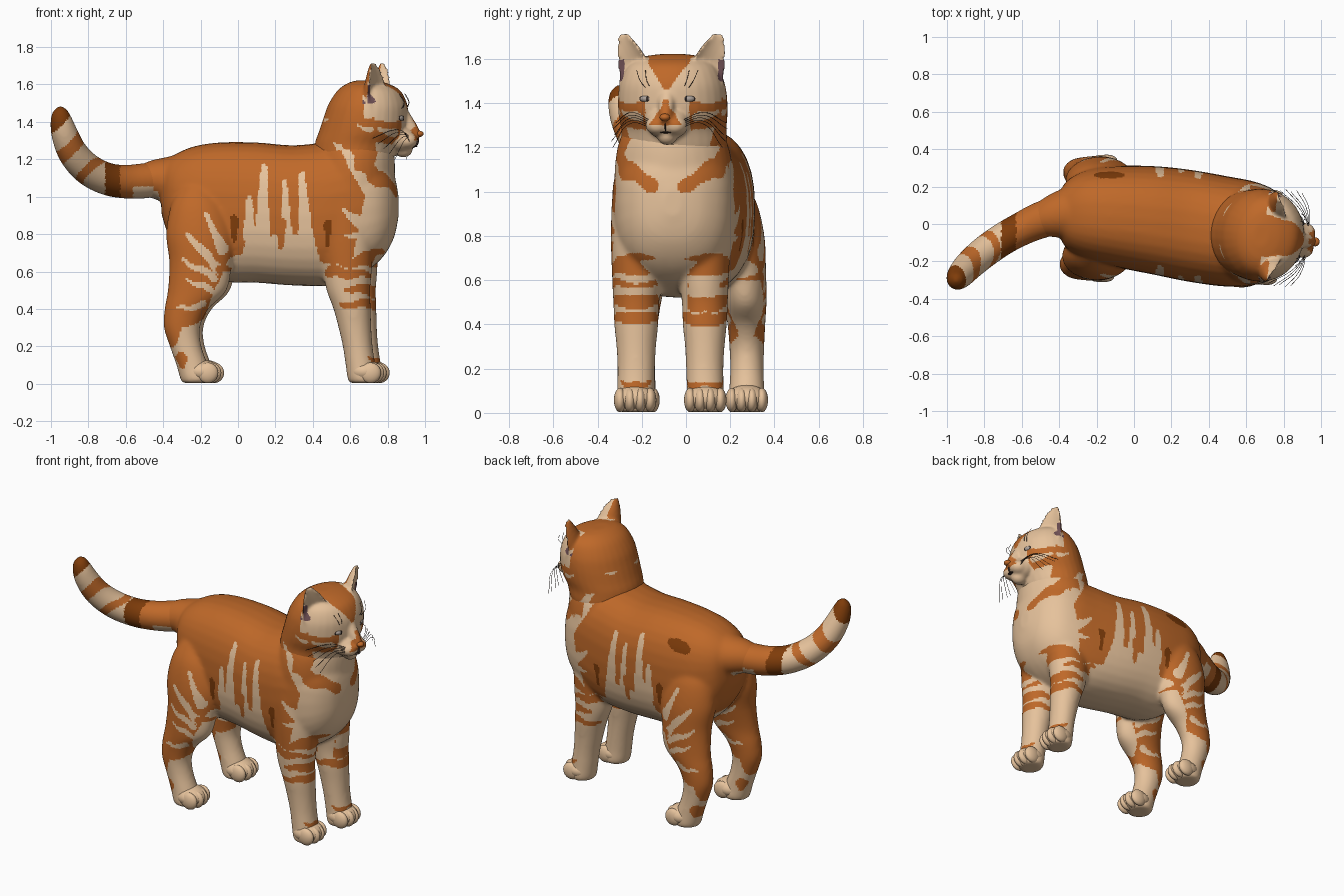
import bpy, bmesh, math
from mathutils import Vector, Matrix

if "Cube" in bpy.data.objects:
    bpy.data.objects.remove(bpy.data.objects["Cube"])


def material(name, rgb):
    m = bpy.data.materials.new(name)
    m.diffuse_color = (*rgb, 1)
    m.use_nodes = True
    m.node_tree.nodes["Principled BSDF"].inputs["Base Color"].default_value = m.diffuse_color
    return m


ORANGE = material("orange fur", (0.52, 0.14, 0.022))
CREAM = material("cream fur", (0.79, 0.54, 0.33))
RUST = material("rust fur", (0.21, 0.045, 0.003))
MAUVE = material("ear mauve", (0.16, 0.08, 0.09))
DARK = material("dark brown", (0.04, 0.025, 0.02))
IRIS = material("grey iris", (0.42, 0.36, 0.32))
FUR = [ORANGE, CREAM, RUST, MAUVE]
HEAD = Matrix.Translation((0.68, -0.06, 0)) @ Matrix.Rotation(math.radians(-7), 4, 'Z')


def spline(rings, steps=5):
    """Catmull-Rom interpolation of ring tuples."""
    out = []
    for i in range(len(rings) - 1):
        p = [rings[max(0, min(len(rings) - 1, i + k))] for k in (-1, 0, 1, 2)]
        for s in range(steps):
            t = s / steps
            out.append([0.5 * (2 * b + (c - a) * t + (2 * a - 5 * b + 4 * c - d) * t * t
                               + (3 * b - a - 3 * c + d) * t ** 3) for a, b, c, d in zip(*p)])
    return out + [list(rings[-1])]


def loft(bm, rings, axis, power=2.0, scoop=False, n=32):
    """Closed skin through rings (x, y, z, ra, rb) across axis X, Z or T (along the path)."""
    rings = spline(rings)
    loops, verts = [], []
    for i, (x, y, z, a, b) in enumerate(rings):
        u, v = Vector((1, 0, 0)), Vector((0, 1, 0))
        if axis == 'X':
            u, v = Vector((0, 1, 0)), Vector((0, 0, 1))
        elif axis == 'T':
            t = Vector(rings[min(i + 1, len(rings) - 1)][:3]) - Vector(rings[max(i - 1, 0)][:3])
            u = t.cross(Vector((0, 0, 1))).normalized()
            v = u.cross(t).normalized()
        loop = []
        for k in range(n):
            c, s = math.cos(2 * math.pi * k / n), math.sin(2 * math.pi * k / n)
            c = math.copysign(abs(c) ** (2 / power), c)
            s = math.copysign(abs(s) ** (2 / power), s)
            if scoop and c > 0:
                c *= -0.35
            loop.append(bm.verts.new(Vector((x, y, z)) + u * max(a, .003) * c + v * max(b, .003) * s))
        loops.append(loop)
        verts += loop
    for l0, l1 in zip(loops, loops[1:]):
        for k in range(n):
            bm.faces.new((l0[k], l0[(k + 1) % n], l1[(k + 1) % n], l1[k]))
    bm.faces.new(loops[0])
    bm.faces.new(loops[-1])
    return verts


def ball(bm, c, r):
    bmesh.ops.create_uvsphere(bm, u_segments=24, v_segments=16, radius=1,
                              matrix=Matrix.Translation(c) @ Matrix.Diagonal((*r, 1)))


def finish(name, bm, mats, matrix=None, rule=None, voxel=0, soften=7):
    """Make an object; optionally fuse its parts and colour faces by a rule."""
    bmesh.ops.recalc_face_normals(bm, faces=bm.faces)
    me = bpy.data.meshes.new(name)
    bm.to_mesh(me)
    bm.free()
    ob = bpy.data.objects.new(name, me)
    bpy.context.collection.objects.link(ob)
    if voxel:
        m = ob.modifiers.new("fuse", 'REMESH')
        m.mode, m.voxel_size = 'VOXEL', voxel
        m = ob.modifiers.new("soften", 'SMOOTH')
        m.factor, m.iterations = 0.5, soften
        dg = bpy.context.evaluated_depsgraph_get()
        new = bpy.data.meshes.new_from_object(ob.evaluated_get(dg))
        ob.modifiers.clear()
        ob.data = new
        bpy.data.meshes.remove(me)
    ob.data.name = name
    ob.data.materials.clear()
    for m in mats:
        ob.data.materials.append(m)
    for f in ob.data.polygons:
        f.use_smooth = True
        if rule:
            f.material_index = rule(f.center, f.normal)
    if matrix:
        ob.matrix_world = matrix
    return ob


def stroke(marks, x, z):
    """True inside any tapering brush mark (x0, z0, x1, z1, width)."""
    for x0, z0, x1, z1, w in marks:
        dx, dz = x1 - x0, z1 - z0
        t = max(0, min(1, ((x - x0) * dx + (z - z0) * dz) / (dx * dx + dz * dz)))
        if math.hypot(x - x0 - t * dx, z - z0 - t * dz) < w * (1 - 0.6 * t):
            return True
    return False


def level(points, x):
    for (x0, z0), (x1, z1) in zip(points, points[1:]):
        if x < x1:
            return z0 + (z1 - z0) * max(0, (x - x0) / (x1 - x0))
    return points[-1][1]


# Coat markings seen from the side
EDGE = [(-.45, .16), (-.33, .2), (-.3, .3), (-.18, .34), (-.13, .5), (-.05, .66), (.02, .7), (.05, .8),
        (.4, .8), (.44, .66), (.5, .64), (.6, .62), (.64, .8), (.7, 1.12), (.75, 1.24), (.9, 1.3)]
CREAM_MARKS = [(.06, .8, .06, 1.0, .035), (.13, .8, .14, 1.16, .04), (.26, .8, .25, 1.07, .03),
               (.36, .8, .34, 1.12, .04), (-.08, .72, -.17, .9, .03), (-.11, .62, -.27, .8, .03),
               (-.13, .57, -.29, .66, .024), (-.15, .5, -.27, .56, .02), (-.19, .42, -.32, .4, .02),
               (.7, 1.03, .48, 1.42, .035), (.66, .85, .57, .93, .03), (.7, .78, .58, .8, .025)]
ORANGE_MARKS = [(.23, .85, .23, .72, .03), (.5, .6, .7, .58, .035), (.72, .5, .58, .51, .035),
                (.74, .43, .55, .42, .03), (.74, .68, .6, .64, .05), (-.3, .13, -.3, .09, .035),
                (-.1, .62, -.02, .6, .02), (.74, .13, .7, .14, .02)]
RUST_MARKS = [(-.02, .87, -.02, .76, .026), (.48, .86, .48, .74, .022)]
COLLAR = [(.28, 1.22, .2, 1.1, .05), (.08, 1.03, .2, 1.1, .035), (.2, 1.1, .08, 1.03, .045)]


def body_rule(p, n):
    x, z = p.x, p.z + .008 * math.sin(45 * p.x)
    s = abs(p.y + .125 * x - .025)
    if stroke(RUST_MARKS, x, z) or ((x + .13) / .085) ** 2 + ((p.y - .262) / .018) ** 2 < 1 and z > .95:
        return 2
    if n.z < -.6 and z > .45:
        return 1
    if x > .62 and .98 < z < 1.3 and stroke(COLLAR, s, z):
        return 0
    if stroke(ORANGE_MARKS, x, z) and not (x > .6 and z > .45 and s < .07):
        return 0
    return 1 if z < level(EDGE, x) or stroke(CREAM_MARKS, x, z) else 0


# Torso, neck base, tail root and legs, fused into one skin
bm = bmesh.new()
loft(bm, [(-.41, .05, 1.03, .09, .12), (-.36, .05, .99, .18, .22), (-.25, .05, .95, .24, .315),
          (-.1, .04, .92, .27, .37), (.1, .02, .915, .29, .375), (.3, -.01, .9, .3, .375),
          (.5, -.04, .91, .295, .385), (.65, -.05, .94, .275, .36), (.76, -.055, .95, .23, .29),
          (.83, -.06, .95, .145, .18), (.858, -.06, .95, .04, .06)], 'X', 2.5)
loft(bm, [(.6, -.055, .98, .235, .27), (.61, -.055, 1.1, .23, .268), (.618, -.058, 1.2, .22, .252),
          (.625, -.06, 1.27, .2, .225), (.63, -.06, 1.32, .17, .19)], 'Z')
loft(bm, [(-.28, .055, 1.08, .17, .17), (-.38, .05, 1.09, .135, .125), (-.45, .035, 1.092, .11, .105),
          (-.52, .012, 1.085, .085, .082)], 'T')
for side in (-1, 1):
    dx, c = (.03 if side > 0 else 0), -.07
    loft(bm, [(x + dx, c + side * o, z, a, b) for x, o, z, a, b in (
        (.56, .12, 1.12, .08, .09), (.56, .14, 1.0, .13, .12), (.575, .15, .8, .145, .12),
        (.585, .152, .6, .13, .112), (.59, .155, .5, .117, .104), (.61, .155, .4, .1, .1),
        (.625, .155, .3, .088, .09), (.64, .155, .2, .08, .085), (.655, .157, .1, .08, .085),
        (.665, .157, .03, .08, .088), (.665, .157, .003, .07, .078))], 'Z')
    loft(bm, [(x + dx * .6, .03 + side * o, z, a, b) for x, o, z, a, b in (
        (-.22, .15, 1.05, .09, .08), (-.21, .18, .95, .15, .11), (-.2, .2, .8, .185, .125),
        (-.2, .22, .65, .168, .112), (-.218, .238, .5, .158, .096), (-.275, .243, .4, .118, .086),
        (-.3, .245, .3, .097, .079), (-.28, .245, .2, .085, .076), (-.245, .245, .1, .085, .08),
        (-.225, .245, .03, .085, .085), (-.225, .245, .003, .075, .075))], 'Z')
finish("body_and_legs", bm, FUR, rule=body_rule, voxel=.011, soften=14)

# Paws with four snug toes each
for name, x, y in (("front_paw_near", .685, -.23), ("front_paw_far", .715, .087),
                   ("hind_paw_near", -.185, -.215), ("hind_paw_far", -.17, .275)):
    bm = bmesh.new()
    ball(bm, (x - .005, y, .065), (.093, .095, .062))
    for d in (-.068, -.023, .023, .068):
        ball(bm, (x + .042 - 4 * d * d, y + d, .058), (.056, .028, .055))
    finish(name, bm, [CREAM])


# Ringed tail
def tail_rule(p, n):
    q = p.z - p.x + .01 * math.sin(30 * p.y)
    if p.x > -.63:
        return 1 if n.z < -.3 and p.x > -.56 else 0
    if p.x > -.71:
        return 2
    for top, i in ((1.91, 1), (1.97, 0), (2.1, 1), (2.2, 0), (2.33, 1)):
        if q < top:
            return i
    return 2


bm = bmesh.new()
loft(bm, [(-.3, .055, 1.11, .1, .09), (-.4, .05, 1.1, .1, .09), (-.5, .02, 1.085, .098, .094),
          (-.6, -.025, 1.08, .09, .09), (-.7, -.08, 1.095, .087, .087), (-.8, -.15, 1.145, .085, .085),
          (-.88, -.22, 1.23, .08, .08), (-.925, -.27, 1.33, .072, .072), (-.945, -.295, 1.41, .058, .058),
          (-.95, -.3, 1.46, .038, .038), (-.952, -.302, 1.485, .006, .006)], 'T')
finish("tail", bm, FUR, rule=tail_rule, voxel=.01)


# Head with neck, muzzle and ears, modelled facing +x about its own axis
def head_rule(p, n):
    x, t, z = p.x, abs(p.y), p.z + .006 * math.sin(50 * p.x)
    if z > 1.5 and t > .11 + max(0, 1.6 - z) * .3 and x > .015:   # ears
        if z < 1.6 and t > .215 and n.x > -.1 and x < .08:
            return 3
        return 0 if n.x < -.45 else 1
    if z > 1.42:                                                  # forehead and brow
        if x < .02 or (z > 1.46 and t < .015 + (z - 1.46) * .6):
            return 0
        return 1
    if x > .2 and t < .075 and 1.305 < z:                         # nose bridge
        return 0 if t < .016 + max(0, 1.39 - z) * .7 else 1
    if z > 1.2 and stroke([(.17, 1.345, .1, 1.355, .022), (.06, 1.36, -.01, 1.38, .014)], x, z):
        return 1
    if 1.285 < z < 1.405 and t > .1:                              # cheeks
        return 0
    if stroke([(.02, 1.03, -.2, 1.42, .035)], x, z):
        return 1
    if z < 1.25 and stroke(COLLAR, t, z):
        return 0
    return 1 if x > .08 else 0


bm = bmesh.new()
loft(bm, [(-.06, 0, 1.04, .15, .16), (-.06, 0, 1.12, .18, .2), (-.06, 0, 1.2, .21, .238),
          (-.045, 0, 1.28, .225, .238), (-.012, 0, 1.35, .235, .247), (.005, 0, 1.43, .225, .247),
          (.015, 0, 1.5, .208, .235), (.02, 0, 1.57, .165, .2), (.01, 0, 1.608, .1, .14),
          (0, 0, 1.622, .04, .06)], 'Z')
ball(bm, (.195, 0, 1.31), (.08, .1, .075))
ball(bm, (.205, 0, 1.25), (.05, .045, .04))
loft(bm, [(.15, 0, 1.51, .05, .04), (.2, 0, 1.43, .05, .04), (.235, 0, 1.37, .052, .036),
          (.255, 0, 1.32, .05, .03)], 'Z')
for side in (-1, 1):
    ball(bm, (.232, side * .04, 1.3), (.056, .055, .045))
    ear = loft(bm, [(.085, side * .15, 1.44, .11, .09), (.09, side * .165, 1.55, .09, .088),
                    (.1, side * .188, 1.64, .065, .065), (.1, side * .206, 1.69, .042, .04),
                    (.093, side * .213, 1.718, .02, .02)], 'Z', scoop=True)
    bmesh.ops.rotate(bm, verts=ear, cent=(.08, side * .18, 0),
                     matrix=Matrix.Rotation(side * math.radians(27), 3, 'Z'))
finish("head", bm, FUR, HEAD, head_rule, .009)

# Eyes, nose and mouth
for part, mat, items in (
        ("eye_rims", DARK, [((.186, s * .09, 1.42), (.029, .041, .022)) for s in (-1, 1)]),
        ("eyes", IRIS, [((.189, s * .09, 1.42), (.03, .037, .02)) for s in (-1, 1)]),
        ("pupils", DARK, [((.213, s * .088, 1.42), (.008, .006, .013)) for s in (-1, 1)]),
        ("nose", ORANGE, [((.29, 0, 1.336), (.025, .024, .017))]),
        ("mouth", DARK, [((.255, 0, 1.268), (.028, .028, .004)), ((.272, 0, 1.295), (.015, .003, .023))])):
    bm = bmesh.new()
    for c, r in items:
        ball(bm, c, r)
    finish(part, bm, [mat], HEAD)

# Whiskers and brow hairs as thin curves
cu = bpy.data.curves.new("whiskers", 'CURVE')
cu.dimensions, cu.bevel_depth, cu.bevel_resolution = '3D', .0013, 1
hairs = [((.25, .07, 1.29 + .008 * k), (.24 - .012 * k, .16, 1.31 + .012 * k),
          (.19 - .03 * k, .25 + .01 * (k % 2), 1.2 + .028 * k)) for k in range(5)]
hairs += [((.2, .07 + .02 * k, 1.46), (.222, .09 + .03 * k, 1.5), (.2, .1 + .04 * k, 1.55)) for k in range(2)]
for side in (-1, 1):
    for hair in hairs:
        sp = cu.splines.new('BEZIER')
        sp.bezier_points.add(2)
        for bp, (x, y, z) in zip(sp.bezier_points, hair):
            bp.co = (x, side * y, z)
            bp.handle_left_type = bp.handle_right_type = 'AUTO'
        sp.resolution_u = 6
cu.materials.append(DARK)
whiskers = bpy.data.objects.new("whiskers", cu)
bpy.context.collection.objects.link(whiskers)
whiskers.matrix_world = HEAD
